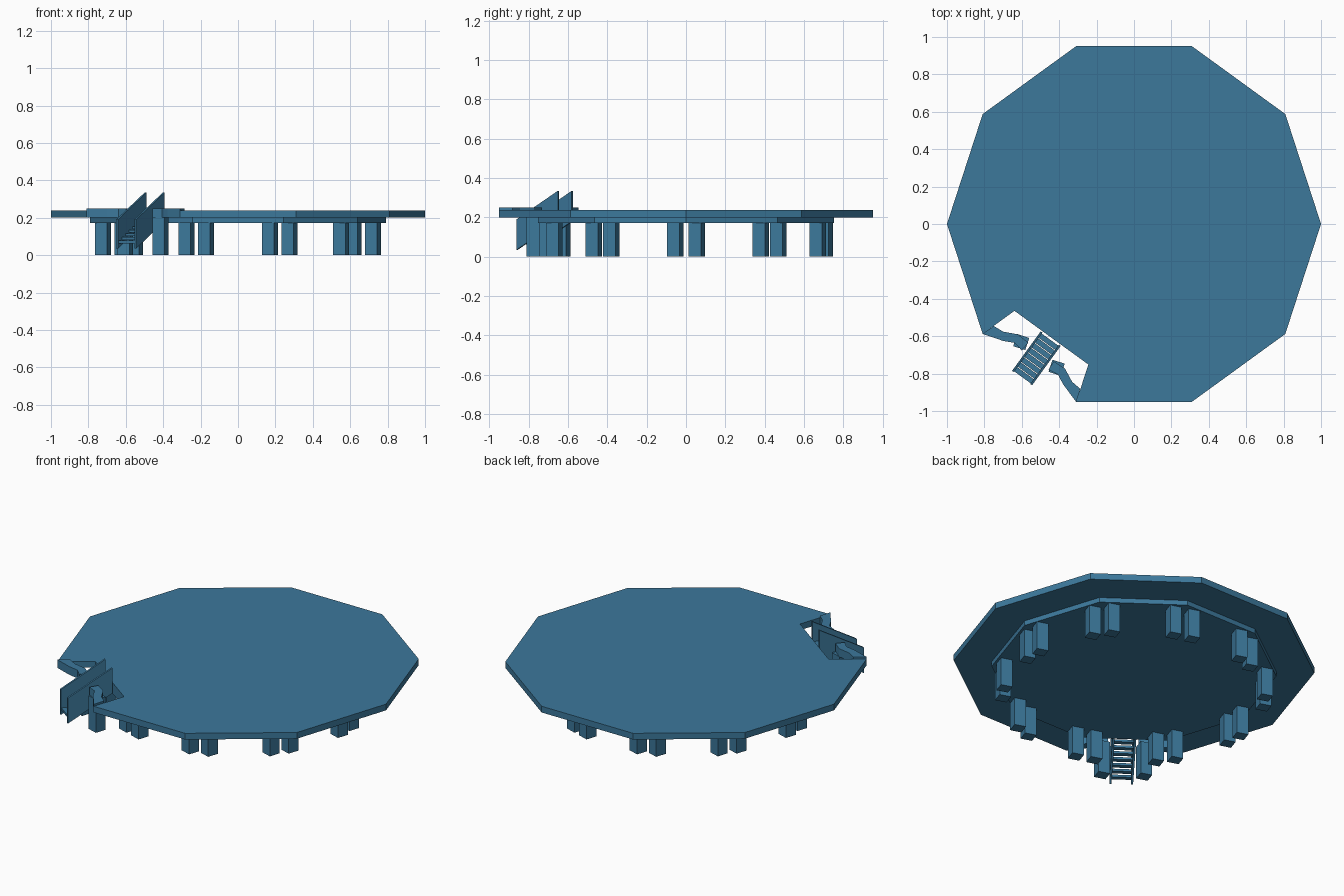
import bpy, bmesh
from math import radians, cos, sin
from mathutils import Vector, Matrix

cube = bpy.data.objects.get("Cube")
if cube:
    bpy.data.objects.remove(cube, do_unlink=True)

# Single blue paint
paint = bpy.data.materials.new("slate_blue")
paint.use_nodes = True
colour = (0.045, 0.188, 0.33, 1)
paint.diffuse_color = colour
paint.node_tree.nodes["Principled BSDF"].inputs["Base Color"].default_value = colour


def add_object(name, bm):
    bmesh.ops.recalc_face_normals(bm, faces=bm.faces)
    mesh = bpy.data.meshes.new(name)
    bm.to_mesh(mesh)
    bm.free()
    mesh.materials.append(paint)
    obj = bpy.data.objects.new(name, mesh)
    bpy.context.collection.objects.link(obj)
    return obj


def prism(name, points, push):
    """Extrude a flat outline of 3D points along a vector."""
    bm = bmesh.new()
    face = bm.faces.new([bm.verts.new(p) for p in points])
    new = bmesh.ops.extrude_face_region(bm, geom=[face], use_keep_orig=True)["geom"]
    verts = [g for g in new if isinstance(g, bmesh.types.BMVert)]
    bmesh.ops.translate(bm, verts=verts, vec=push)
    return add_object(name, bm)


def box(name, centre, size, turn):
    bm = bmesh.new()
    m = Matrix.Translation(centre) @ Matrix.Rotation(turn, 4, "Z") @ Matrix.Diagonal((*size, 1))
    bmesh.ops.create_cube(bm, size=1, matrix=m)
    return add_object(name, bm)


def polar(radius, degrees, z):
    a = radians(degrees)
    return Vector((radius * cos(a), radius * sin(a), z))


# Stair axis: s runs outward, t runs sideways
STAIR = radians(234)
out = Vector((cos(STAIR), sin(STAIR), 0))
side = Vector((sin(STAIR), -cos(STAIR), 0))


def local(s, t, z):
    return out * s + side * t + Vector((0, 0, z))


# Ten-sided deck with one outer panel left open for the stairs
INNER = 0.79
rim = [polar(1, 252 + 36 * i, 0.2) for i in range(10)]
notch = [polar(INNER, 216, 0.2), polar(INNER, 252, 0.2)]
prism("deck", rim + notch, (0, 0, 0.038))

# Smaller slab beneath the deck
prism("under_deck", [polar(INNER, 36 * i, 0.171) for i in range(10)], (0, 0, 0.03))

# Pairs of posts at each corner
POST = 0.068
TURN = radians(-18)
for i in range(10):
    for k in (-1, 1):
        a = radians(36 * i)
        pos = polar(0.722, 36 * i, 0.0865) + Vector((-sin(a), cos(a), 0)) * 0.055 * k
        box(f"post_{i}_{'a' if k < 0 else 'b'}", pos, (POST, POST, 0.173), TURN)

# Curved ledges and their posts on both sides of the stairs
ledge = [(0.951, 0.309), (0.917, 0.199), (0.89, 0.144), (0.899, 0.088),
         (0.846, 0.084), (0.842, 0.155), (0.877, 0.228), (0.882, 0.286)]
for k, word in ((1, "right"), (-1, "left")):
    prism(f"ledge_{word}", [local(s, t * k, 0.2) for s, t in ledge], (0, 0, 0.05))
    box(f"ledge_post_{word}", local(0.865, 0.117 * k, 0.101), (POST, POST, 0.202), TURN)
    # Sloping stair side board
    board = [(0.758, 0.335), (1.018, 0.19), (1.018, 0.035), (0.758, 0.18)]
    prism(f"stair_side_{word}", [local(s, 0.066 * k, z) for s, z in board], side * -0.012 * k)

# Stair treads
STEPS = 8
for i in range(STEPS):
    f = i / (STEPS - 1)
    pos = local(0.778 + 0.222 * f, 0, 0.205 - 0.135 * f)
    box(f"tread_{i}", pos, (0.028, 0.124, 0.014), STAIR)
